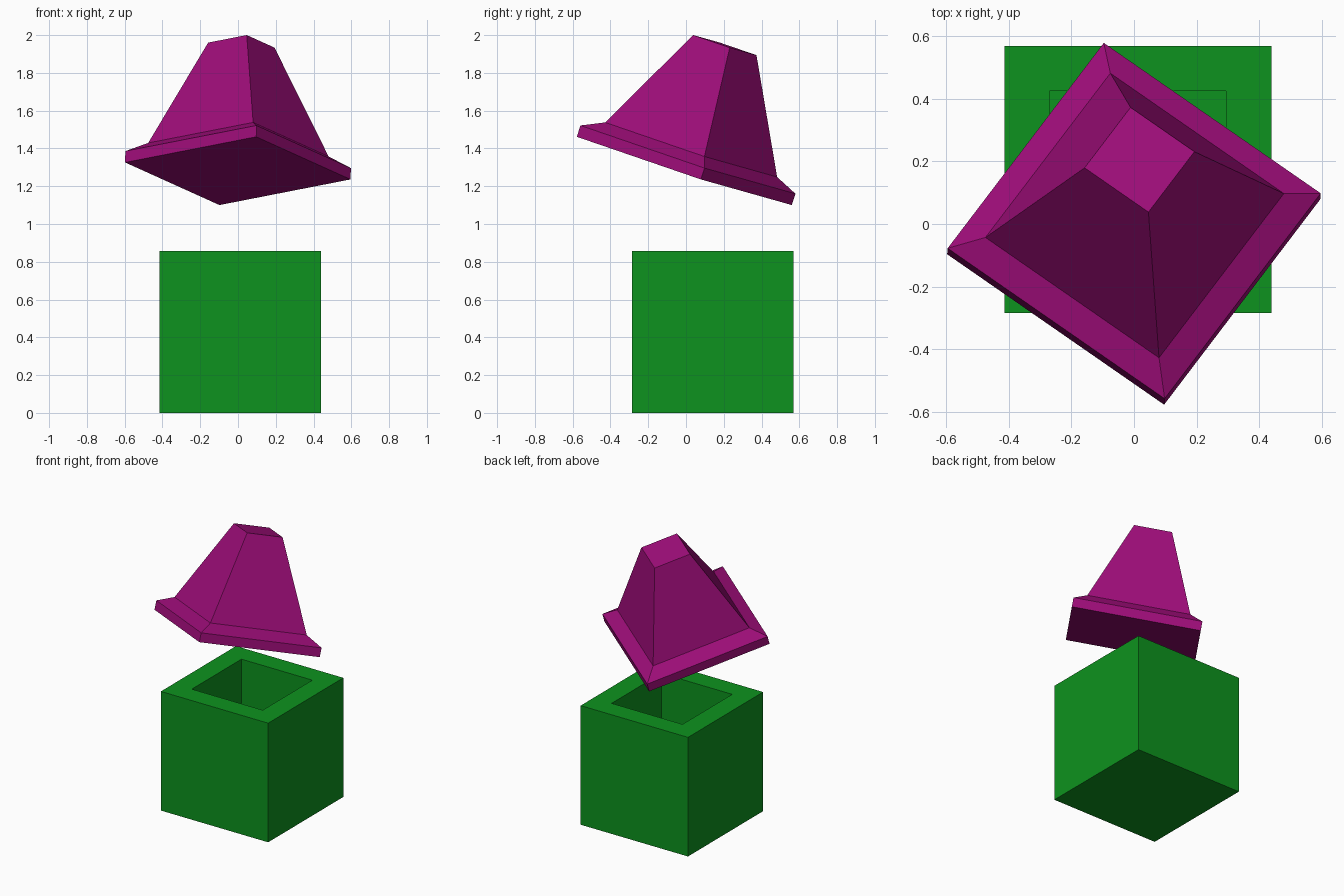
import bpy, bmesh
from mathutils import Vector, Matrix

if "Cube" in bpy.data.objects:
    bpy.data.objects.remove(bpy.data.objects["Cube"])


def material(name, color):
    m = bpy.data.materials.new(name)
    m.diffuse_color = (*color, 1)
    m.use_nodes = True
    m.node_tree.nodes["Principled BSDF"].inputs["Base Color"].default_value = m.diffuse_color
    return m


def loft(name, sections, matrix, mat):
    """Square sections (half diagonal, height) joined into one closed solid."""
    bm = bmesh.new()
    dirs = [(1, 0), (0, 1), (-1, 0), (0, -1)]
    rings = [[bm.verts.new(matrix @ Vector((r * x, r * y, h))) for x, y in dirs]
             for r, h in sections]
    for a, b in zip(rings, rings[1:]):
        for i in range(4):
            j = (i + 1) % 4
            bm.faces.new((a[i], a[j], b[j], b[i]))
    bm.faces.new(rings[0][::-1])
    bm.faces.new(rings[-1])
    bmesh.ops.recalc_face_normals(bm, faces=bm.faces)
    mesh = bpy.data.meshes.new(name)
    bm.to_mesh(mesh)
    bm.free()
    mesh.materials.append(mat)
    obj = bpy.data.objects.new(name, mesh)
    bpy.context.collection.objects.link(obj)
    return obj


green = material("green", (0.004, 0.29, 0.013))
magenta = material("magenta", (0.34, 0.004, 0.19))

# Hollow open box: outer wall, rim, inner wall, floor
k = 2 ** 0.5
box_frame = Matrix.Translation((0.0125, 0.1425, 0)) @ Matrix.Rotation(0.7853982, 4, 'Z')
loft("box", [(0.4275 * k, 0), (0.4275 * k, 0.858), (0.2825 * k, 0.858), (0.2825 * k, 0.145)],
     box_frame, green)

# Tilted lid floating above, its axes along the diagonals of its square base
u = Vector((0.598, 0.088, -0.045)).normalized()
v = Vector((-0.0975, 0.567, -0.18))
v = (v - u * v.dot(u)).normalized()
n = u.cross(v)
lid_frame = Matrix.Translation((-0.001, -0.009, 1.281)) @ Matrix((u, v, n)).transposed().to_4x4()
loft("lid", [(0.605, 0), (0.605, 0.063), (0.484, 0.118), (0.178, 0.70)], lid_frame, magenta)
